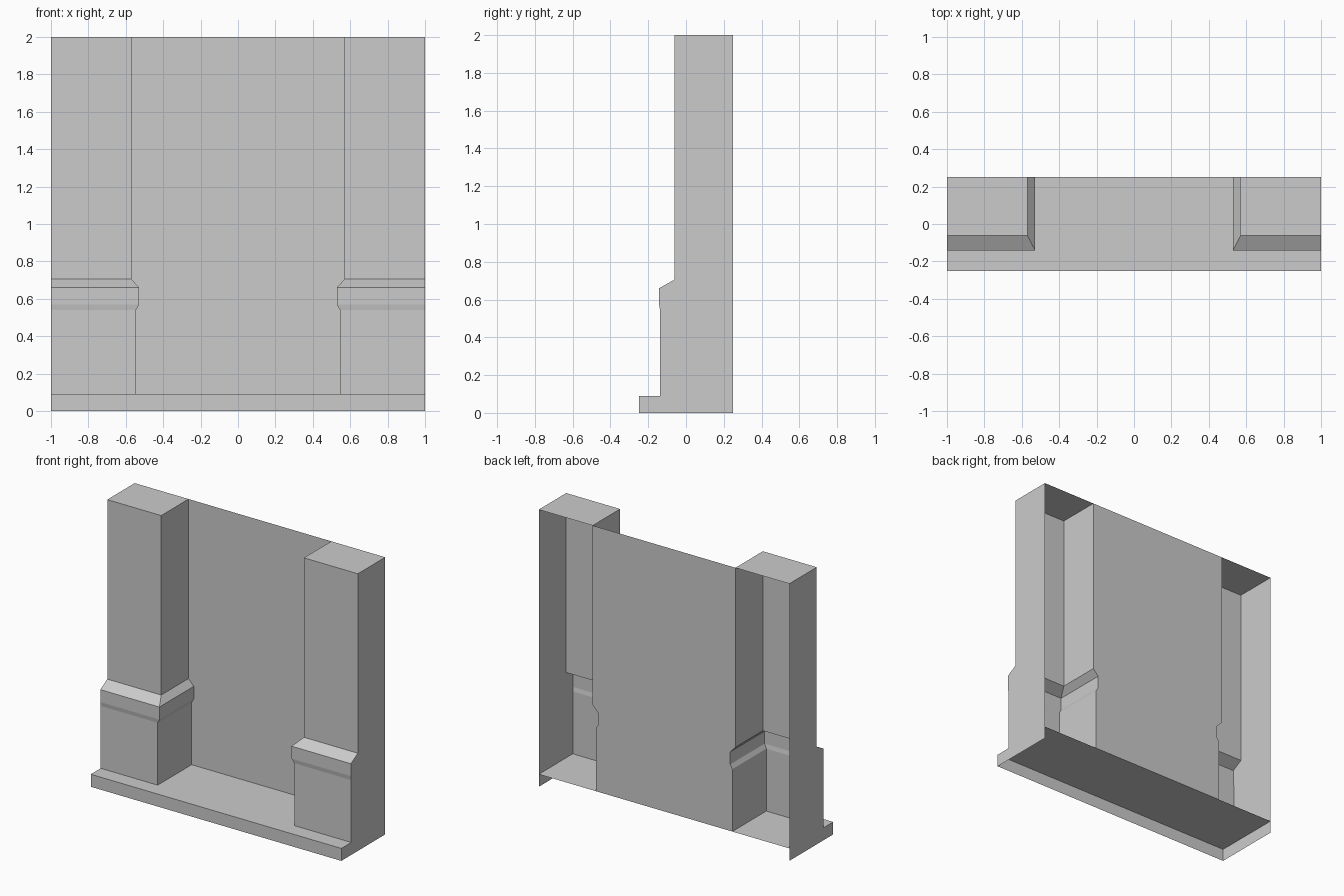
import bpy, bmesh

cube = bpy.data.objects.get("Cube")
if cube:
    bpy.data.objects.remove(cube, do_unlink=True)

stone = bpy.data.materials.new("plain grey")
stone.use_nodes = True
GREY = (0.6, 0.6, 0.6, 1)
stone.diffuse_color = GREY
stone.node_tree.nodes["Principled BSDF"].inputs["Base Color"].default_value = GREY

END, BACK, FRONT, STEP = 1.0, 0.25, -0.25, 0.09

# Pillar corner profile, bottom to top: inner x, front y, z
PROFILE = [(0.545, -0.137, STEP), (0.545, -0.137, 0.54), (0.528, -0.142, 0.57),
           (0.528, -0.142, 0.66), (0.57, -0.062, 0.705), (0.57, -0.062, 2.0)]


def make_part(name, polygons, mirrored=False):
    """Open sheet object from a list of polygons, optionally mirrored across x."""
    bm = bmesh.new()
    for poly in polygons:
        bm.faces.new([bm.verts.new(p) for p in poly])
    bmesh.ops.remove_doubles(bm, verts=bm.verts, dist=0.0001)
    mesh = bpy.data.meshes.new(name)
    bm.to_mesh(mesh)
    bm.free()
    mesh.materials.append(stone)
    obj = bpy.data.objects.new(name, mesh)
    bpy.context.collection.objects.link(obj)
    if mirrored:
        obj.modifiers.new("mirror", "MIRROR").use_axis[0] = True
    return obj


# Pillars: front and inner faces swept up the profile, open at the back
pillar = []
for (xa, ya, za), (xb, yb, zb) in zip(PROFILE, PROFILE[1:]):
    pillar.append([(xa, ya, za), (END, ya, za), (END, yb, zb), (xb, yb, zb)])
    pillar.append([(xa, BACK, za), (xa, ya, za), (xb, yb, zb), (xb, BACK, zb)])
x, y, z = PROFILE[-1]
pillar.append([(x, y, z), (END, y, z), (END, BACK, z), (x, BACK, z)])
# Outer end face
pillar.append([(END, BACK, z), (END, BACK, STEP)] + [(END, py, pz) for _, py, pz in PROFILE])
make_part("pillars", pillar, mirrored=True)

# Wall sheet between the pillars, following their outline
right_edge = [(px, BACK, pz) for px, _, pz in PROFILE]
left_edge = [(-px, BACK, pz) for px, _, pz in reversed(PROFILE)]
make_part("wall_panel", [right_edge + left_edge])

# Base step: top, front and ends, hollow below and behind
base = [[(-END, FRONT, STEP), (END, FRONT, STEP), (END, BACK, STEP), (-END, BACK, STEP)],
        [(-END, FRONT, 0), (END, FRONT, 0), (END, FRONT, STEP), (-END, FRONT, STEP)]]
for s in (-1, 1):
    end = [(s * END, FRONT, 0), (s * END, BACK, 0), (s * END, BACK, STEP), (s * END, FRONT, STEP)]
    base.append(end if s > 0 else end[::-1])
make_part("base_step", base)
